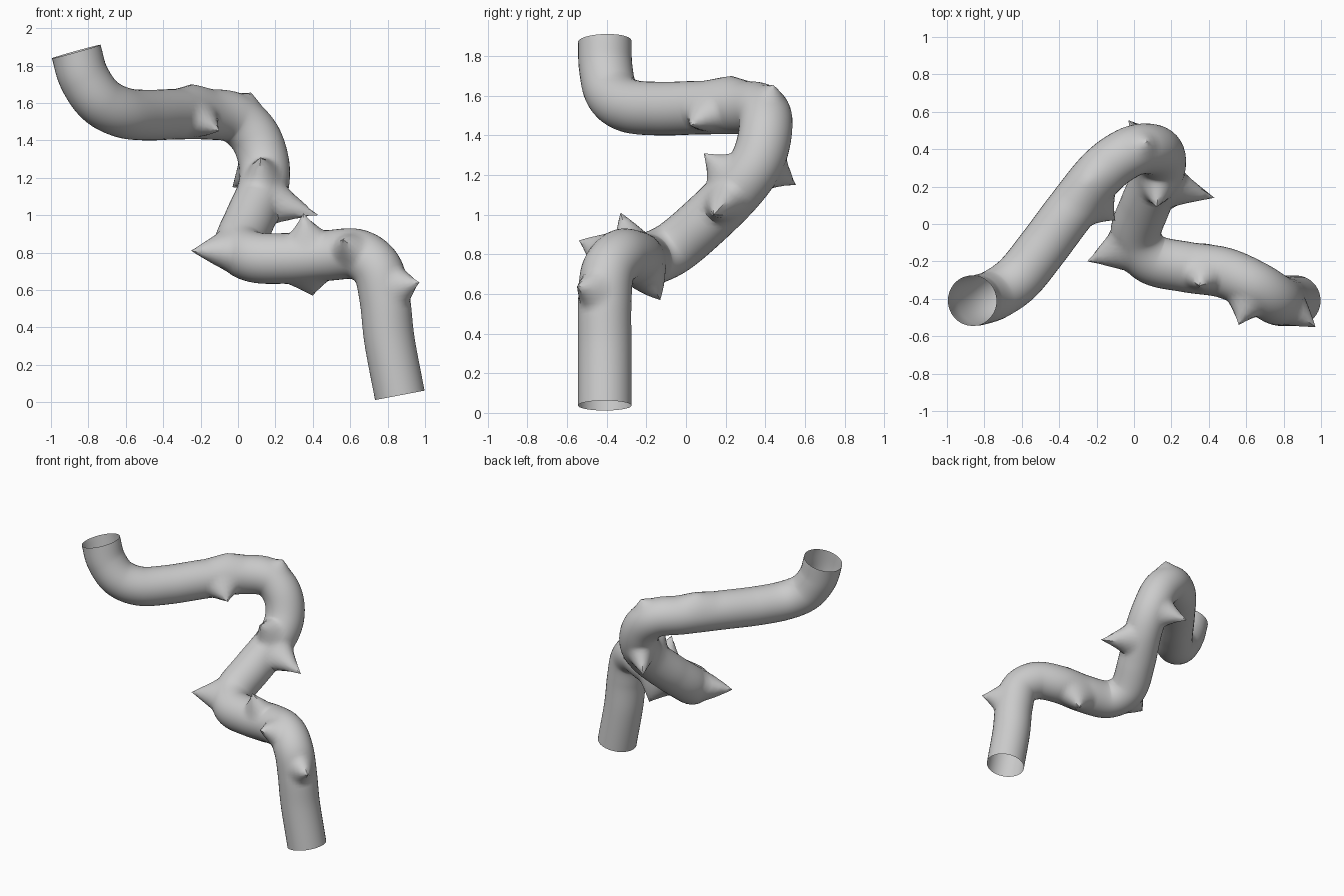
import bpy, bmesh, math
from mathutils import Vector
from mathutils.geometry import interpolate_bezier

if "Cube" in bpy.data.objects:
    bpy.data.objects.remove(bpy.data.objects["Cube"])

RADIUS, SIDES, STEPS = 0.135, 36, 10

# centre line of the stem, from upper end to lower end
PATH = [Vector(p) for p in [
    (-0.865, -0.41, 1.875), (-0.825, -0.405, 1.74), (-0.74, -0.375, 1.615),
    (-0.62, -0.29, 1.55), (-0.49, -0.13, 1.535), (-0.34, 0.07, 1.54),
    (-0.17, 0.28, 1.54), (-0.02, 0.385, 1.52), (0.09, 0.40, 1.42),
    (0.14, 0.36, 1.27), (0.13, 0.26, 1.13), (0.06, 0.10, 0.97),
    (0.01, -0.06, 0.835), (0.09, -0.185, 0.775), (0.28, -0.23, 0.77),
    (0.48, -0.26, 0.785), (0.64, -0.33, 0.79), (0.745, -0.395, 0.71),
    (0.785, -0.41, 0.55), (0.81, -0.41, 0.33), (0.865, -0.41, 0.037)]]

# thorn tips and the radius of each thorn's base
THORNS = [
    ((0.07, 0.44, 1.655), 0.08), ((-0.03, 0.555, 1.15), 0.10),
    ((0.43, 0.14, 1.00), 0.11), ((0.12, 0.09, 1.31), 0.10),
    ((-0.25, -0.20, 0.81), 0.12), ((0.35, -0.33, 1.01), 0.10),
    ((0.56, -0.54, 0.87), 0.10), ((0.97, -0.55, 0.64), 0.10),
    ((0.40, -0.13, 0.57), 0.13), ((-0.10, 0.02, 1.45), 0.11),
    ((-0.25, 0.23, 1.70), 0.15)]


def smooth_path(pts):
    """Catmull-Rom curve through the points."""
    ext = [2 * pts[0] - pts[1]] + pts + [2 * pts[-1] - pts[-2]]
    out = [pts[0]]
    for a, b, c, d in zip(ext, ext[1:], ext[2:], ext[3:]):
        out += interpolate_bezier(b, b + (c - a) / 6, c - (d - b) / 6, c, STEPS + 1)[1:]
    return out


bm = bmesh.new()

# open tube swept along the path with a twist-free frame
line = smooth_path(PATH)
side = Vector((0, 1, 0))
rings = []
for i, p in enumerate(line):
    tangent = (line[min(i + 1, len(line) - 1)] - line[max(i - 1, 0)]).normalized()
    side = (side - tangent * side.dot(tangent)).normalized()
    other = tangent.cross(side)
    angles = [2 * math.pi * k / SIDES for k in range(SIDES)]
    rings.append([bm.verts.new(p + RADIUS * (side * math.cos(a) + other * math.sin(a)))
                  for a in angles])
for r0, r1 in zip(rings, rings[1:]):
    for k in range(SIDES):
        n = (k + 1) % SIDES
        bm.faces.new((r0[k], r0[n], r1[n], r1[k]))

# thorns pulled out of the tube surface
base = [v.co.copy() for v in bm.verts]
verts = list(bm.verts)
for tip, size in THORNS:
    tip = Vector(tip)
    root = min(base, key=lambda c: (c - tip).length_squared)
    for v, c in zip(verts, base):
        d = (c - root).length
        if d < size:
            v.co += (tip - root) * (1 - d / size) ** 1.25

bmesh.ops.recalc_face_normals(bm, faces=bm.faces)
mesh = bpy.data.meshes.new("thorny_stem")
bm.to_mesh(mesh)
bm.free()
stem = bpy.data.objects.new("thorny_stem", mesh)
bpy.context.collection.objects.link(stem)
bpy.context.view_layer.objects.active = stem
stem.select_set(True)
bpy.ops.object.shade_smooth_by_angle(angle=math.radians(35))
